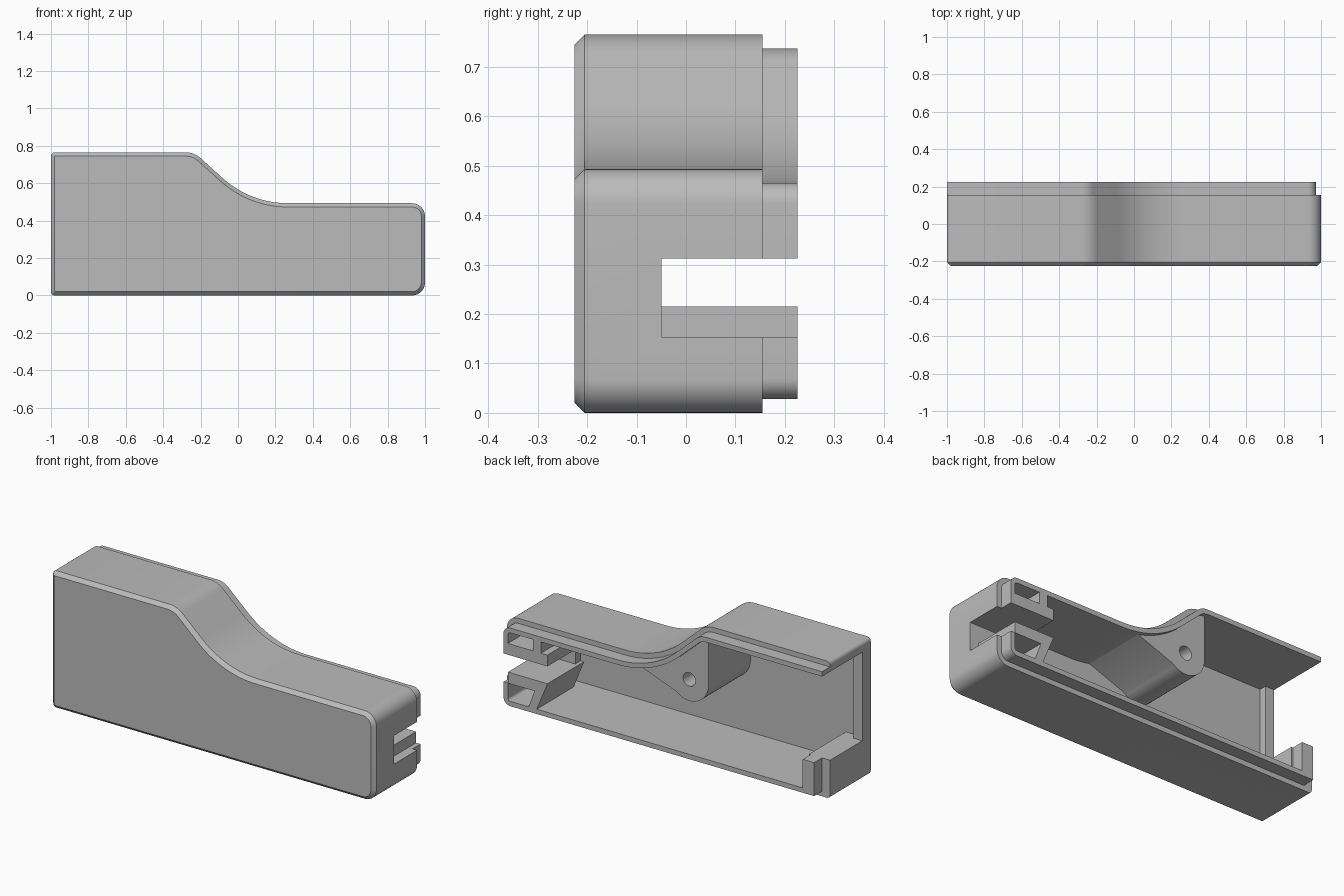
import bpy, bmesh
from math import sin, cos, radians

if "Cube" in bpy.data.objects:
    bpy.data.objects.remove(bpy.data.objects["Cube"])

grey = bpy.data.materials.new("plain grey")
grey.use_nodes = True
grey.diffuse_color = (0.5, 0.5, 0.5, 1)
grey.node_tree.nodes["Principled BSDF"].inputs["Base Color"].default_value = (0.5, 0.5, 0.5, 1)

WALL, LIP = 0.055, 0.028
HIGH, LOW = 0.765, 0.493
FRONT, RIM, BACK = -0.225, 0.155, 0.225
INNER = FRONT + WALL


def arc(cx, cz, r, start, end, steps=10):
    angles = [radians(start + (end - start) * i / steps) for i in range(steps + 1)]
    return [(cx + r * cos(a), cz + r * sin(a)) for a in angles]


def outline(d, left=None):
    """Side profile of the case, moved inwards by d."""
    left = -1 + d if left is None else left
    small, corner = max(0.02 - d, 0.001), 0.07 - d
    right = 1 - d - corner
    tilt, crest, sweep = 48, 0.12, 0.52
    pts = arc(left + small, d + small, small, 270, 180, 4)
    pts += arc(left + small, HIGH - d - small, small, 180, 90, 4)
    pts += arc(-0.28, HIGH - crest, crest - d, 90, tilt)
    pts += arc(0.267, LOW + sweep, sweep + d, 180 + tilt, 270, 18)
    pts += arc(right, LOW - d - corner, corner, 90, 0)
    pts += arc(right, d + corner, corner, 0, -90)
    return pts


def loft(name, layers):
    """Solid through a list of (y, profile) layers."""
    bm = bmesh.new()
    rings = [[bm.verts.new((x, y, z)) for x, z in pts] for y, pts in layers]
    n = len(rings[0])
    for a, b in zip(rings, rings[1:]):
        for i in range(n):
            j = (i + 1) % n
            bm.faces.new((a[i], a[j], b[j], b[i]))
    bm.faces.new(rings[0])
    bm.faces.new(rings[-1])
    bmesh.ops.recalc_face_normals(bm, faces=bm.faces)
    mesh = bpy.data.meshes.new(name)
    bm.to_mesh(mesh)
    bm.free()
    mesh.materials.append(grey)
    obj = bpy.data.objects.new(name, mesh)
    bpy.context.collection.objects.link(obj)
    return obj


def prism(name, pts, y0, y1):
    return loft(name, [(y0, pts), (y1, pts)])


def box(name, x0, x1, y0, y1, z0, z1):
    return prism(name, [(x0, z0), (x0, z1), (x1, z1), (x1, z0)], y0, y1)


def carve(obj, cutter, operation="DIFFERENCE"):
    mod = obj.modifiers.new("carve", "BOOLEAN")
    mod.object, mod.operation, mod.solver = cutter, operation, "EXACT"
    bpy.context.view_layer.objects.active = obj
    bpy.ops.object.modifier_apply(modifier=mod.name)
    bpy.data.objects.remove(cutter)


# Case: chamfered front, full-depth wall, stepped lip at the open back
case = loft("case_shell", [
    (FRONT, outline(0.02)), (FRONT + 0.02, outline(0)), (RIM, outline(0)),
    (RIM, outline(LIP, -1)), (BACK, outline(LIP, -1))])
carve(case, prism("cavity", outline(WALL, -1.1), INNER, 0.3))
carve(case, box("end_notch", 0.9, 1.1, -0.05, 0.3, 0.153, 0.312))
carve(case, box("lip_trim", -1.1, -0.95, RIM, 0.3, -0.1, 0.3))

# Open end: corner block, lip return and front post
box("corner_block", -1, -0.87, INNER - 0.01, RIM, 0.02, 0.215)
box("lip_return", -0.95, -0.88, RIM - 0.01, BACK, LIP, 0.215)
box("end_post", -1, -0.945, INNER - 0.01, -0.13, 0.2, HIGH - WALL + 0.01)

# Notched end: lower shelf with sloping leg, upper shelf with leg, back plate
shelf_leg = [(0.945, 0.153), (0.945, 0.215), (0.7, 0.215),
             (0.77, 0.045), (0.82, 0.045), (0.78, 0.153)]
prism("lower_shelf", shelf_leg, -0.1, BACK)
box("upper_shelf", 0.7, 0.95, -0.1, BACK, 0.312, 0.375)
box("upper_leg", 0.74, 0.79, -0.1, BACK, 0.37, LOW - WALL + 0.01)
box("shelf_back", 0.72, 0.95, -0.1, -0.05, 0.2, 0.32)

# Screw lug hanging from the roof, with a round foot and blind hole
lug_x, lug_z, lug_r = -0.16, 0.46, 0.12
foot = arc(lug_x, lug_z, lug_r, 180, 312, 18)
lug = prism("screw_lug", foot + [(0.19, 0.47), (0.19, 0.8), (lug_x - lug_r, 0.8)], INNER - 0.01, 0.2)
carve(lug, prism("roof_limit", outline(0.04), -0.3, 0.3), "INTERSECT")
carve(lug, prism("screw_hole", arc(lug_x, lug_z, 0.038, 0, 345, 23), 0, 0.3))

# Smooth the curved walls, keep the edges crisp
bpy.ops.object.select_all(action="DESELECT")
for obj in (case, lug):
    obj.select_set(True)
bpy.context.view_layer.objects.active = case
bpy.ops.object.shade_smooth_by_angle(angle=radians(25))
